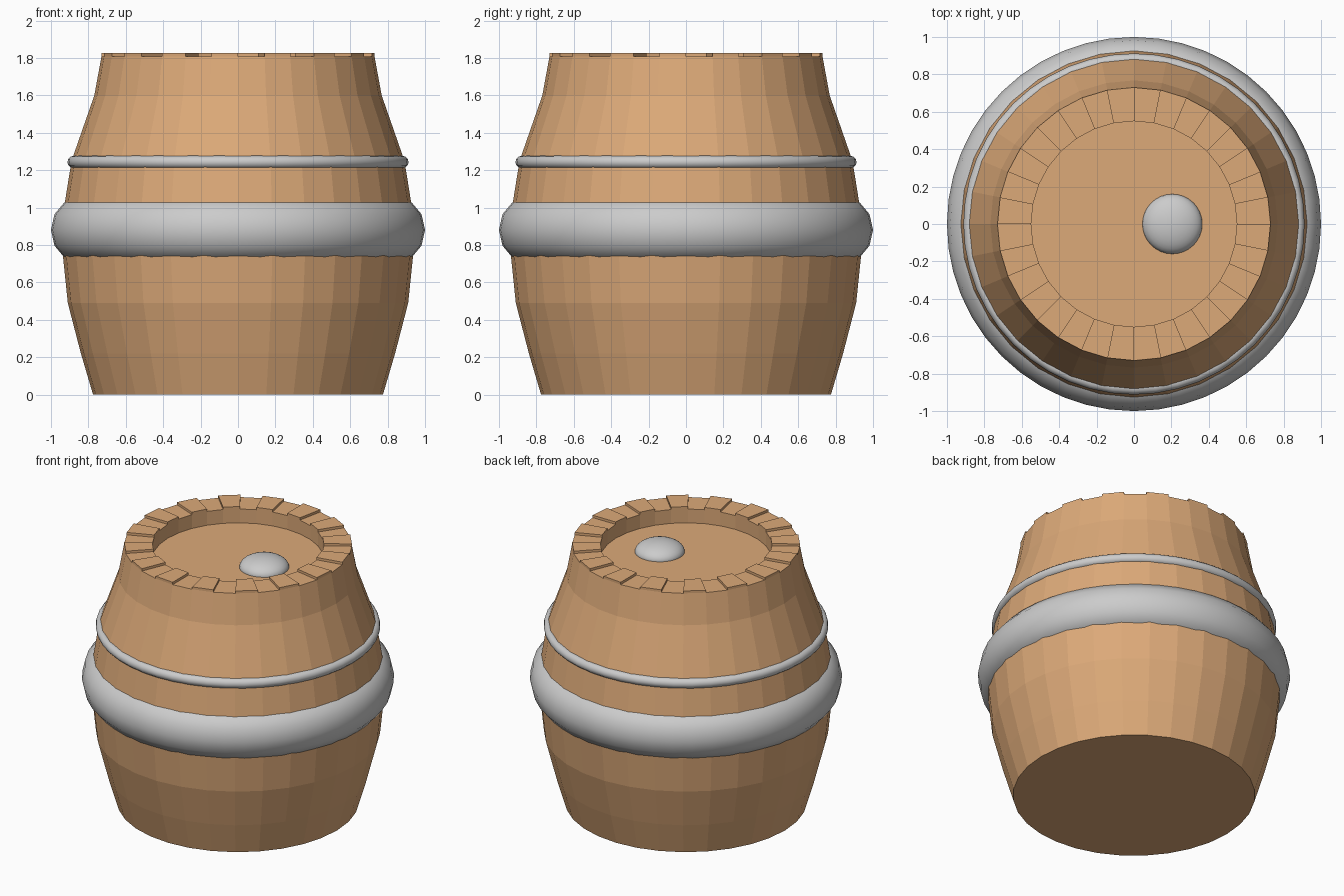
import bpy, bmesh, math

if "Cube" in bpy.data.objects:
    bpy.data.objects.remove(bpy.data.objects["Cube"])

SIDES = 32
wood = bpy.data.materials.new("wood")
wood.diffuse_color = (0.72, 0.40, 0.19, 1)
wood.use_nodes = True
wood.node_tree.nodes["Principled BSDF"].inputs["Base Color"].default_value = wood.diffuse_color


def add_object(name, bm, smooth=False, material=None):
    bmesh.ops.recalc_face_normals(bm, faces=bm.faces[:])
    for f in bm.faces:
        f.smooth = smooth
    mesh = bpy.data.meshes.new(name)
    bm.to_mesh(mesh)
    bm.free()
    obj = bpy.data.objects.new(name, mesh)
    bpy.context.collection.objects.link(obj)
    if material:
        mesh.materials.append(material)
    return obj


def revolve(bm, profile, sides, closed=False):
    """Rings of quads around z; returns the vertex rings."""
    rings = []
    for r, z in profile:
        rings.append([bm.verts.new((r * math.cos(2 * math.pi * k / sides),
                                    r * math.sin(2 * math.pi * k / sides), z))
                      for k in range(sides)])
    pairs = list(zip(rings, rings[1:]))
    if closed:
        pairs.append((rings[-1], rings[0]))
    for a, b in pairs:
        for k in range(sides):
            n = (k + 1) % sides
            bm.faces.new((a[k], a[n], b[n], b[k]))
    return rings


# Barrel body: bulging staves, rim and recessed lid
STEP, TOP, LID = 0.017, 1.825, 1.71
profile = [(0.775, 0), (0.84, 0.22), (0.91, 0.49), (0.938, 0.76), (0.927, 1.02),
           (0.89, 1.25), (0.768, 1.6), (0.73, TOP - STEP), (0.55, TOP - STEP), (0.55, LID)]
bm = bmesh.new()
rings = revolve(bm, profile, SIDES)
bm.faces.new(rings[0])
bm.faces.new(rings[-1])

# Every other stave stands slightly taller
outer, inner = rings[7], rings[8]
tall = [bm.faces.get((outer[k], outer[(k + 1) % SIDES], inner[(k + 1) % SIDES], inner[k]))
        for k in range(1, SIDES, 2)]
new = bmesh.ops.extrude_face_region(bm, geom=tall)["geom"]
bmesh.ops.translate(bm, vec=(0, 0, STEP), verts=[v for v in new if isinstance(v, bmesh.types.BMVert)])
bmesh.ops.delete(bm, geom=[f for f in tall if f.is_valid], context='FACES_ONLY')
add_object("barrel_body", bm, material=wood)


# Metal hoops: tori with an oval cross-section
def hoop(name, z, major, width, height):
    section = [(major + width * math.cos(math.pi * i / 6), z + height * math.sin(math.pi * i / 6))
               for i in range(12)]
    bm = bmesh.new()
    revolve(bm, section, 48, closed=True)
    add_object(name, bm, smooth=True)


hoop("wide_hoop", 0.88, 0.86, 0.14, 0.168)
hoop("narrow_hoop", 1.243, 0.878, 0.034, 0.034)

# Bung: flattened ball set into the lid
bm = bmesh.new()
bmesh.ops.create_uvsphere(bm, u_segments=32, v_segments=16, radius=0.16)
bmesh.ops.scale(bm, vec=(1, 1, 0.48), verts=bm.verts)
bmesh.ops.translate(bm, vec=(0.205, 0, LID), verts=bm.verts)
add_object("bung", bm, smooth=True)
